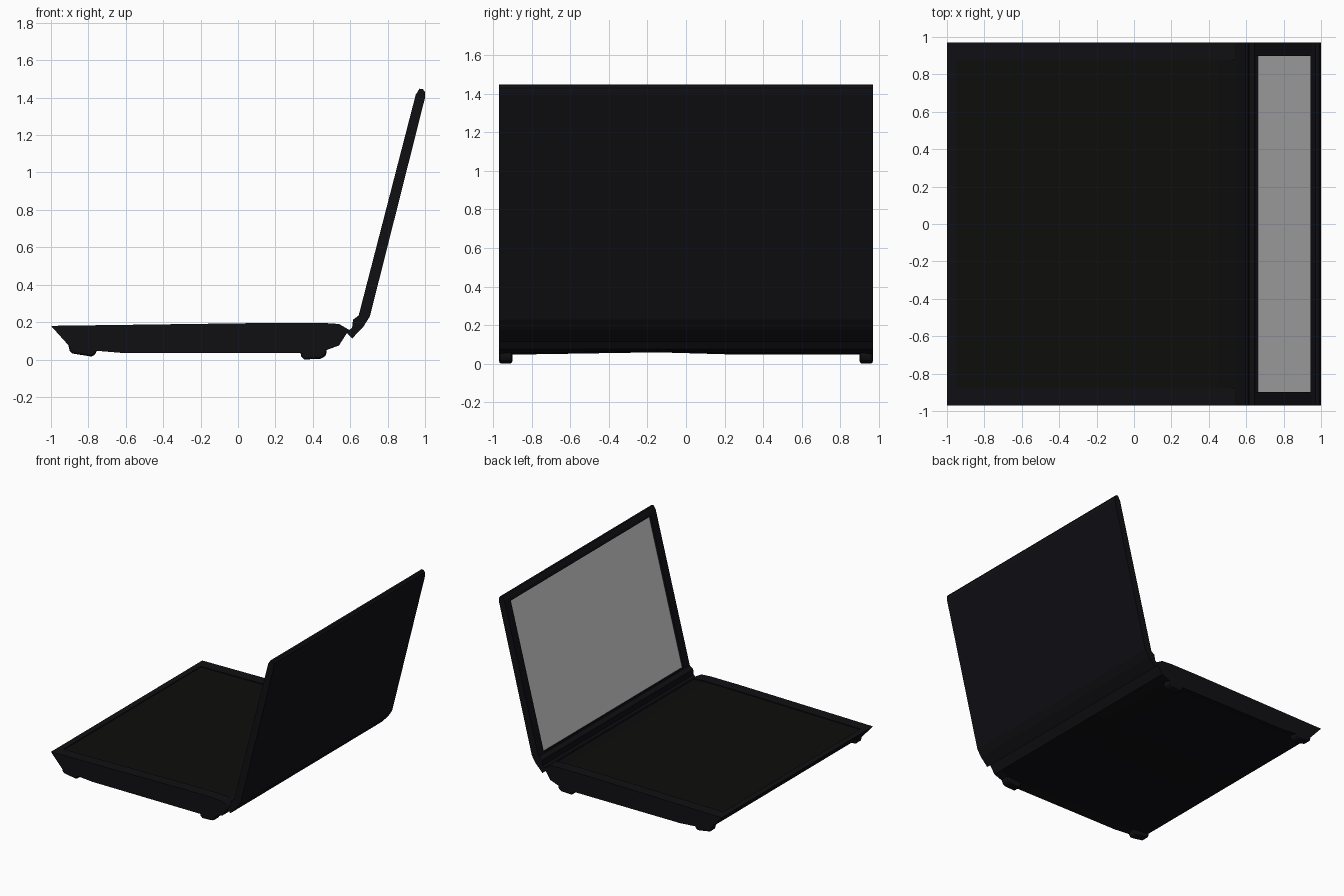
import bpy, bmesh
from mathutils import Vector

if "Cube" in bpy.data.objects:
    bpy.data.objects.remove(bpy.data.objects["Cube"])

W = 0.97  # half width


def material(name, rgb):
    m = bpy.data.materials.new(name)
    m.diffuse_color = (*rgb, 1)
    m.use_nodes = True
    m.node_tree.nodes["Principled BSDF"].inputs["Base Color"].default_value = m.diffuse_color
    return m


BODY = material("dark_body", (0.005, 0.005, 0.007))
DECK = material("black_deck", (0.004, 0.004, 0.0037))


def prism_bm(pts, ys):
    """Loft an x-z profile through the given y stations."""
    bm = bmesh.new()
    rings = [[bm.verts.new((x, y, z)) for x, z in pts] for y in ys]
    n = len(pts)
    for a, b in zip(rings, rings[1:]):
        for i in range(n):
            j = (i + 1) % n
            bm.faces.new((a[i], a[j], b[j], b[i]))
    bm.faces.new(rings[0])
    bm.faces.new(rings[-1])
    bmesh.ops.recalc_face_normals(bm, faces=bm.faces)
    return bm, rings


def finish(name, bm, mat=None):
    bmesh.ops.recalc_face_normals(bm, faces=bm.faces)
    me = bpy.data.meshes.new(name)
    bm.to_mesh(me)
    bm.free()
    ob = bpy.data.objects.new(name, me)
    bpy.context.collection.objects.link(ob)
    if mat:
        me.materials.append(mat)
    return ob


def prism(name, pts, y0, y1, mat=None):
    return finish(name, prism_bm(pts, [y0, y1])[0], mat)


# Base: wedge-fronted slab with a gently arched underside
base_profile = [(-1, 0.18), (0.2, 0.196), (0.45, 0.196), (0.54, 0.19), (0.595, 0.158),
                (0.575, 0.13), (0.54, 0.075), (0.45, 0.042), (0.33, 0.035),
                (-0.63, 0.036), (-0.75, 0.046), (-0.88, 0.05), (-0.91, 0.08)]
stations = [-W, -0.9, -0.15, 0.2, 0.9, W]
lifts = [0, 0.012, 0.024, 0.014, 0.012, 0]
bm, rings = prism_bm(base_profile, stations)
for ring, lift in zip(rings, lifts):
    for v in ring[7:12]:
        v.co.z += lift
base = finish("base", bm, BODY)

# Shallow recess in the top for the keyboard deck
floor = [(-0.95, 0.171), (0.2, 0.186), (0.45, 0.186), (0.55, 0.178)]
cutter = prism("deck_cutter", floor + [(0.55, 0.3), (-0.95, 0.3)], -0.88, 0.88, BODY)
cutter.hide_render = True
cutter.hide_set(True)
cut = base.modifiers.new("deck_recess", 'BOOLEAN')
cut.object = cutter
cut.solver = 'EXACT'

# Keyboard deck lying in the recess
deck_top = [(x, z + 0.003) for x, z in floor]
deck_low = [(x, z - 0.004) for x, z in reversed(floor)]
prism("keyboard_deck", deck_top + deck_low, -0.88, 0.88, DECK)

# Hinge strip between base and lid
prism("hinge", [(0.645, 0.235), (0.67, 0.175), (0.61, 0.112), (0.58, 0.145),
                (0.61, 0.17), (0.615, 0.213)], -W, W, BODY)

# Lid with a recessed front opening
low, high = Vector((0.645, 0, 0.235)), Vector((0.95, 0, 1.415))
bm, rings = prism_bm([(low.x, low.z), (high.x, high.z), (0.97, 1.448), (0.988, 1.446), (1, 1.43),
                      (1, 1.4), (0.705, 0.23), (0.67, 0.175)], [-W, W])
front = next(f for f in bm.faces
             if all(r[i] in f.verts for r in rings for i in (0, 1)))
bmesh.ops.inset_region(bm, faces=[front], thickness=0.05)
along = (high - low).normalized()
normal = Vector((-along.z, 0, along.x))  # towards the user
rim = [v for v in front.verts]
for v in rim:
    at = high - along * 0.022 if v.co.z > 0.8 else low + along * 0.012
    v.co = Vector((at.x, 0.897 if v.co.y > 0 else -0.897, at.z))
# Sink the opening straight back
wall = bmesh.ops.extrude_face_region(bm, geom=[front])
if front.is_valid:
    bmesh.ops.delete(bm, geom=[front], context='FACES_ONLY')
sunk = [g for g in wall["geom"] if isinstance(g, bmesh.types.BMVert)]
for v in sunk:
    v.co -= normal * 0.018
panel = next(g for g in wall["geom"] if isinstance(g, bmesh.types.BMFace))
corners = [v.co + normal * 0.002 for v in panel.verts]
finish("lid", bm, BODY)

# Grey screen panel set in the opening
bm = bmesh.new()
face = bm.faces.new([bm.verts.new(c) for c in corners])
back = bmesh.ops.extrude_face_region(bm, geom=[face])
for v in back["geom"]:
    if isinstance(v, bmesh.types.BMVert):
        v.co -= normal * 0.006
finish("screen", bm)

# Four feet, mirrored left to right
feet = {"front_foot": [(-0.91, 0.09), (-0.9, 0.045), (-0.885, 0.032), (-0.785, 0.016),
                       (-0.765, 0.022), (-0.75, 0.06)],
        "rear_foot": [(0.33, 0.06), (0.338, 0.015), (0.355, 0), (0.44, 0.004),
                      (0.47, 0.018), (0.475, 0.06)]}
for name, pts in feet.items():
    foot = prism(name, pts, 0.9, W, BODY)
    mirror = foot.modifiers.new("mirror", 'MIRROR')
    mirror.use_axis = (False, True, False)
    bevel = foot.modifiers.new("soft_edges", 'BEVEL')
    bevel.width = 0.014
    bevel.segments = 2
    bevel.angle_limit = 0.9
